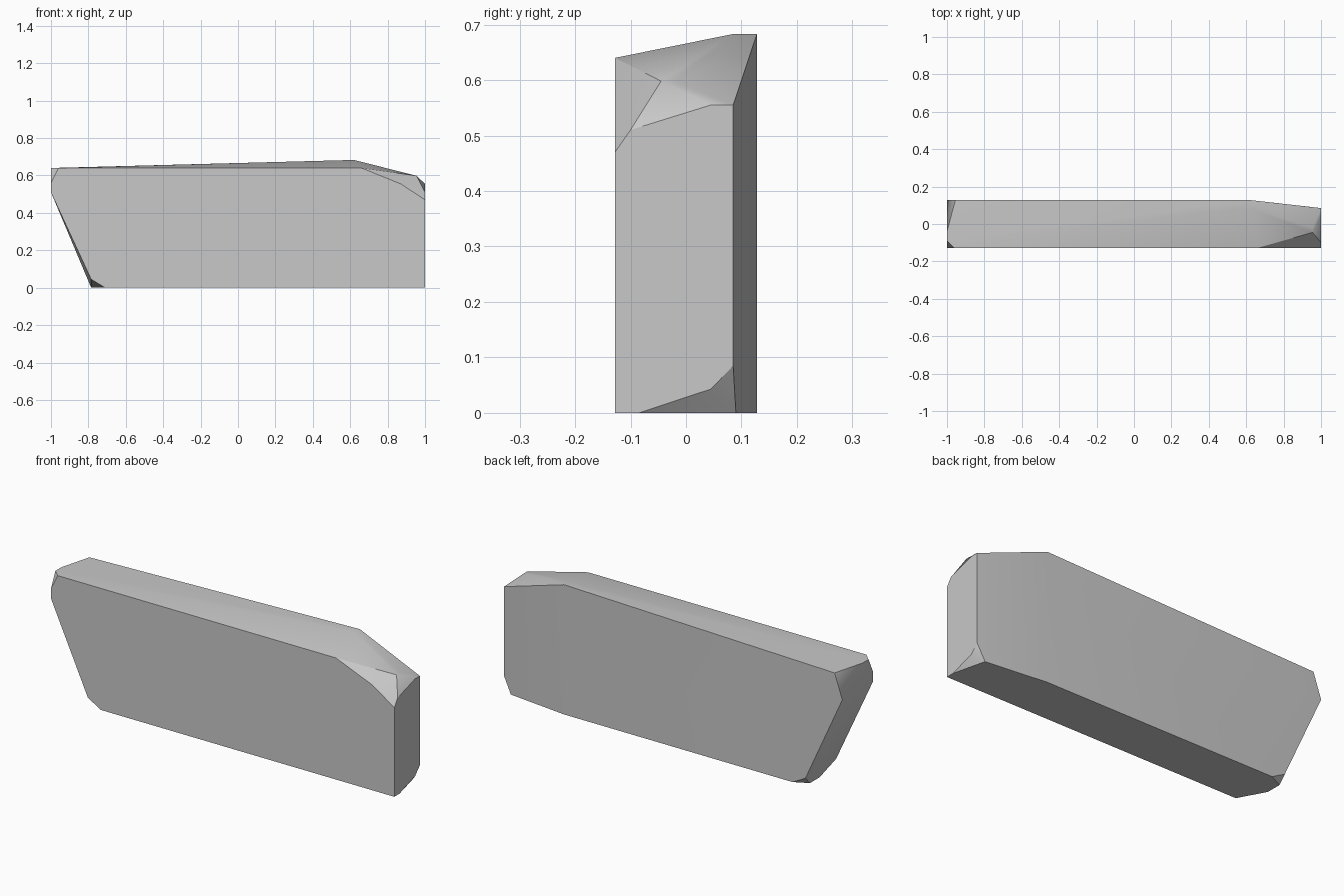
import bpy
import bmesh
import math

default = bpy.data.objects.get("Cube")
if default:
    bpy.data.objects.remove(default, do_unlink=True)

HALF = 0.128      # half the slab thickness
TOP = 0.64        # height of the front top edge
RIDGE = 0.683     # height of the peak near the back
END = 1.0         # half the slab length
FOOT = -0.785     # where the leaning end meets the ground


def make_stone_material():
    material = bpy.data.materials.new("stone grey")
    colour = (0.58, 0.58, 0.58, 1.0)
    material.diffuse_color = colour
    material.use_nodes = True
    shader = material.node_tree.nodes["Principled BSDF"]
    shader.inputs["Base Color"].default_value = colour
    shader.inputs["Roughness"].default_value = 0.9
    return material


def outline_at(depth, outline):
    """Lift a flat (x, z) outline to the given depth."""
    return [(x, depth, z) for x, z in outline]


# Front face outline, with its chipped corners
front_outline = [
    (-0.96, TOP), (-END, 0.56), (-END, 0.51), (FOOT, 0.045), (-0.71, 0),
    (END, 0), (END, 0.47), (0.87, 0.555), (0.66, TOP),
]

# Back face outline, up to where it starts to taper
back_outline = [
    (-0.955, TOP), (-END, 0.51), (FOOT, 0.04), (-0.71, 0),
    (0.62, 0), (0.62, RIDGE),
]

# Leaning end: short top edge and short foot edge between the chips
leaning_end = [
    (-END, -0.09, TOP), (-END, -0.04, TOP),
    (FOOT, 0.01, 0), (FOOT, 0.09, 0),
]

# Upright end: chipped top corner, tapered back edge and chipped foot
upright_end = [
    (0.62, 0.085, RIDGE),
    (0.955, -0.045, 0.598), (0.955, -0.02, 0.598),
    (END, -0.1, 0.51), (END, 0.045, 0.555), (END, 0.085, 0.555),
    (END, 0.085, 0.085), (END, 0.045, 0.043), (END, -0.085, 0),
    (0.957, 0.09, 0),
]


def build_stone_slab():
    """Wrap the outlines and chipped ends into one solid stone."""
    bm = bmesh.new()
    corners = outline_at(-HALF, front_outline) + outline_at(HALF, back_outline)
    for corner in corners + leaning_end + upright_end:
        bm.verts.new(corner)
    bmesh.ops.convex_hull(bm, input=bm.verts[:])
    loose = [vert for vert in bm.verts if not vert.link_faces]
    bmesh.ops.delete(bm, geom=loose, context='VERTS')
    # Merge the coplanar triangles into clean flat faces
    bmesh.ops.dissolve_limit(bm, angle_limit=math.radians(0.5),
                             verts=bm.verts[:], edges=bm.edges[:])
    bmesh.ops.recalc_face_normals(bm, faces=bm.faces[:])
    mesh = bpy.data.meshes.new("stone_slab")
    bm.to_mesh(mesh)
    bm.free()
    slab = bpy.data.objects.new("stone_slab", mesh)
    bpy.context.collection.objects.link(slab)
    return slab


stone_slab = build_stone_slab()
stone_slab.data.materials.append(make_stone_material())

# Soften shallow facets and keep the chipped edges crisp
bpy.ops.object.select_all(action='DESELECT')
stone_slab.select_set(True)
bpy.context.view_layer.objects.active = stone_slab
bpy.ops.object.shade_smooth_by_angle(angle=math.radians(30))
